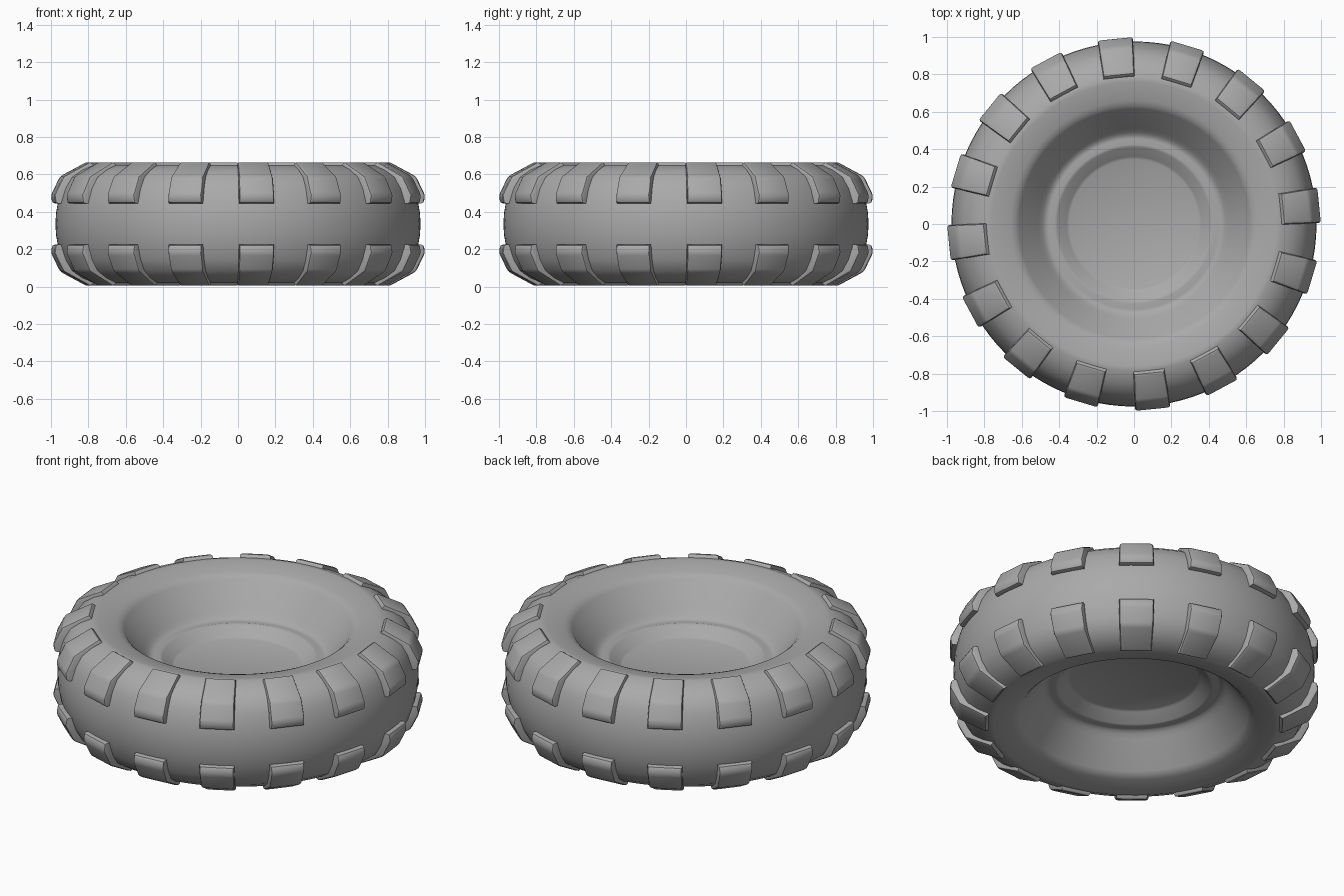
import bpy, bmesh, math
from mathutils import Matrix

if "Cube" in bpy.data.objects:
    bpy.data.objects.remove(bpy.data.objects["Cube"])

MID = 0.335      # half height of the tyre
rubber = bpy.data.materials.new("grey_rubber")
rubber.diffuse_color = (0.40, 0.40, 0.40, 1)
rubber.use_nodes = True
rubber.node_tree.nodes["Principled BSDF"].inputs["Base Color"].default_value = rubber.diffuse_color


def finish(bm, name, angle):
    bmesh.ops.recalc_face_normals(bm, faces=bm.faces)
    mesh = bpy.data.meshes.new(name)
    bm.to_mesh(mesh)
    bm.free()
    mesh.materials.append(rubber)
    obj = bpy.data.objects.new(name, mesh)
    bpy.context.collection.objects.link(obj)
    bpy.ops.object.select_all(action='DESELECT')
    obj.select_set(True)
    bpy.context.view_layer.objects.active = obj
    bpy.ops.object.shade_smooth_by_angle(angle=math.radians(angle))
    return obj


def revolve(half, name, steps=96, angle=32):
    """Spin a half profile (radius, height above middle), mirrored top to bottom."""
    bm = bmesh.new()
    lower = [(r, -h) for r, h in reversed(half) if h > 0]
    rings = []
    for r, h in half + lower:
        if r == 0:
            rings.append([bm.verts.new((0, 0, MID + h))] * steps)
        else:
            rings.append([bm.verts.new((r * math.cos(2 * math.pi * i / steps),
                                        r * math.sin(2 * math.pi * i / steps),
                                        MID + h)) for i in range(steps)])
    for a, b in zip(rings, rings[1:]):
        for i in range(steps):
            j = (i + 1) % steps
            corners = list(dict.fromkeys((a[i], a[j], b[j], b[i])))
            bm.faces.new(corners)
    return finish(bm, name, angle)


# Tyre body with the dished hub, from hub centre out to the tread middle
revolve([(0, 0.035), (0.345, 0.035), (0.36, 0.042), (0.41, 0.09), (0.425, 0.095),
         (0.455, 0.088), (0.475, 0.092), (0.49, 0.105), (0.51, 0.125),
         (0.615, 0.265), (0.635, 0.283), (0.66, 0.292), (0.76, 0.316), (0.785, 0.316),
         (0.85, 0.288), (0.905, 0.25), (0.94, 0.19), (0.962, 0.12),
         (0.973, 0.06), (0.976, 0)], "tyre_body")

# Tread lugs: one bevelled block swept over the shoulder, repeated and mirrored
LUG = [(0.92, 0.11), (0.99, 0.11), (0.997, 0.155), (0.948, 0.255),
       (0.80, 0.335), (0.77, 0.29), (0.88, 0.22)]


def half_width(r):
    return 0.083 + 0.06 * (r - 0.79)


def lug_row(side, name, count=16):
    bm = bmesh.new()
    left, right = [[bm.verts.new((r, s * half_width(r), h)) for r, h in LUG]
                   for s in (-1, 1)]
    n = len(LUG)
    bm.faces.new(left)
    bm.faces.new(right[::-1])
    for i in range(n):
        j = (i + 1) % n
        bm.faces.new((left[i], right[i], right[j], left[j]))
    # soften the exposed edges
    outer = set(left[1:5] + right[1:5])
    edges = [e for e in bm.edges if all(v in outer for v in e.verts)]
    bmesh.ops.bevel(bm, geom=edges, offset=0.016, segments=2, profile=0.5,
                    affect='EDGES', clamp_overlap=True)
    source = bm.verts[:] + bm.edges[:] + bm.faces[:]
    for k in range(1, count):
        copy = bmesh.ops.duplicate(bm, geom=source)["geom"]
        bmesh.ops.rotate(bm, verts=[g for g in copy if isinstance(g, bmesh.types.BMVert)],
                         cent=(0, 0, 0), matrix=Matrix.Rotation(2 * math.pi * k / count, 3, 'Z'))
    place = Matrix.Translation((0, 0, MID)) @ Matrix.Rotation(math.radians(5.8), 4, 'Z') \
        @ Matrix.Diagonal((1, 1, side, 1))
    bmesh.ops.transform(bm, matrix=place, verts=bm.verts)
    return finish(bm, name, 30)


lug_row(1, "upper_tread_lugs")
lug_row(-1, "lower_tread_lugs")
